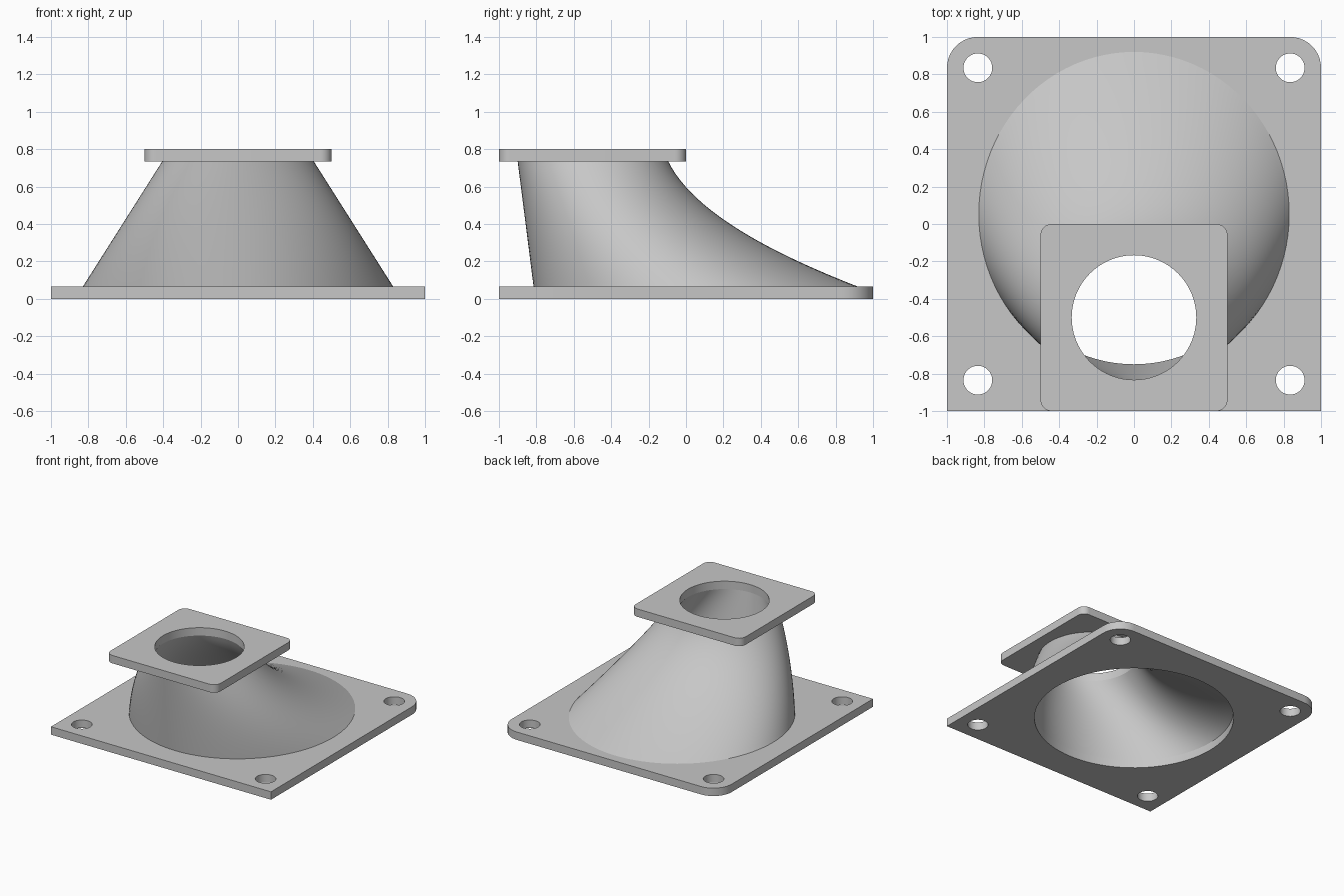
import bpy, bmesh
from math import sin, cos, pi
from mathutils import Vector

cube = bpy.data.objects.get("Cube")
if cube:
    bpy.data.objects.remove(cube, do_unlink=True)

SEGMENTS = 96
THICK = 0.065
HEIGHT = 0.8

grey = bpy.data.materials.new("light grey")
grey.use_nodes = True
grey.diffuse_color = (0.57, 0.57, 0.57, 1)
grey.node_tree.nodes["Principled BSDF"].inputs["Base Color"].default_value = grey.diffuse_color


def circle(x, y, rx, ry, count=SEGMENTS):
    return [(x + rx * cos(2 * pi * i / count), y + ry * sin(2 * pi * i / count))
            for i in range(count)]


def rounded_square(y, half, front_radius, back_radius):
    """Square outline, each corner an arc (or a point if its radius is 0)."""
    points = []
    for k, (sx, sy) in enumerate([(1, 1), (-1, 1), (-1, -1), (1, -1)]):
        r = back_radius if sy > 0 else front_radius
        steps = 10 if r else 0
        for i in range(steps + 1):
            a = (k + i / max(steps, 1)) * pi / 2
            points.append((sx * (half - r) + r * cos(a), y + sy * (half - r) + r * sin(a)))
    return points


def finish(obj):
    bpy.ops.object.select_all(action='DESELECT')
    obj.select_set(True)
    bpy.context.view_layer.objects.active = obj
    if obj.type == 'CURVE':
        bpy.ops.object.convert(target='MESH')
        obj = bpy.context.view_layer.objects.active
    bm = bmesh.new()
    bm.from_mesh(obj.data)
    bmesh.ops.remove_doubles(bm, verts=bm.verts, dist=0.0001)
    bmesh.ops.recalc_face_normals(bm, faces=bm.faces)
    bm.to_mesh(obj.data)
    bm.free()
    obj.data.materials.clear()
    obj.data.materials.append(grey)
    bpy.ops.object.shade_smooth_by_angle(angle=pi / 6)


def flange(name, outlines, z):
    """Flat plate: first outline is the edge, the others are holes."""
    curve = bpy.data.curves.new(name, 'CURVE')
    curve.dimensions = '2D'
    curve.fill_mode = 'BOTH'
    curve.extrude = THICK / 2
    for outline in outlines:
        spline = curve.splines.new('POLY')
        spline.points.add(len(outline) - 1)
        for point, (x, y) in zip(spline.points, outline):
            point.co = (x, y, 0, 1)
        spline.use_cyclic_u = True
    obj = bpy.data.objects.new(name, curve)
    obj.location.z = z + THICK / 2
    bpy.context.collection.objects.link(obj)
    finish(obj)


# Base flange: back corners rounded, four bolt holes and a large bore
bolts = [circle(sx * 0.835, sy * 0.835, 0.077, 0.077, 40) for sx in (-1, 1) for sy in (-1, 1)]
flange("base_flange", [rounded_square(0, 1, 0, 0.165), circle(0, 0, 0.75, 0.75)] + bolts, 0)

# Top flange, set to the front
flange("top_flange", [rounded_square(-0.5, 0.5, 0.06, 0.06),
                      circle(0, -0.5, 0.333, 0.333)], HEIGHT - THICK)

# Offset duct: straight front and sides, back sweeping out along a curve
LOW, HIGH = THICK, HEIGHT - THICK
SWEEP = [Vector(p) for p in ((0.92, LOW), (0.47, 0.24), (0.04, 0.46), (-0.095, HIGH))]


def lerp(a, b, t):
    return a + (b - a) * t


def duct_ring(t, inner):
    s = 1 - t
    back, z = (SWEEP[0] * s**3 + SWEEP[1] * 3 * s * s * t
               + SWEEP[2] * 3 * s * t * t + SWEEP[3] * t**3)
    h = (z - LOW) / (HIGH - LOW)
    if inner:
        front, width = lerp(-0.75, -0.833, h), lerp(0.75, 0.333, h)
        back -= lerp(0.17, 0.072, h)
    else:
        front, width = lerp(-0.815, -0.9, h), lerp(0.83, 0.405, h)
    return [(x, y, z) for x, y in circle(0, (front + back) / 2, width, (back - front) / 2)]


STEPS = 24
rings = [duct_ring(i / STEPS, False) for i in range(STEPS + 1)]
rings += [duct_ring(i / STEPS, True) for i in reversed(range(STEPS + 1))]
bm = bmesh.new()
loops = [[bm.verts.new(p) for p in ring] for ring in rings]
for i, lower in enumerate(loops):
    upper = loops[(i + 1) % len(loops)]
    for j in range(SEGMENTS):
        k = (j + 1) % SEGMENTS
        bm.faces.new((lower[j], lower[k], upper[k], upper[j]))
mesh = bpy.data.meshes.new("offset_duct")
bm.to_mesh(mesh)
bm.free()
duct = bpy.data.objects.new("offset_duct", mesh)
bpy.context.collection.objects.link(duct)
finish(duct)
